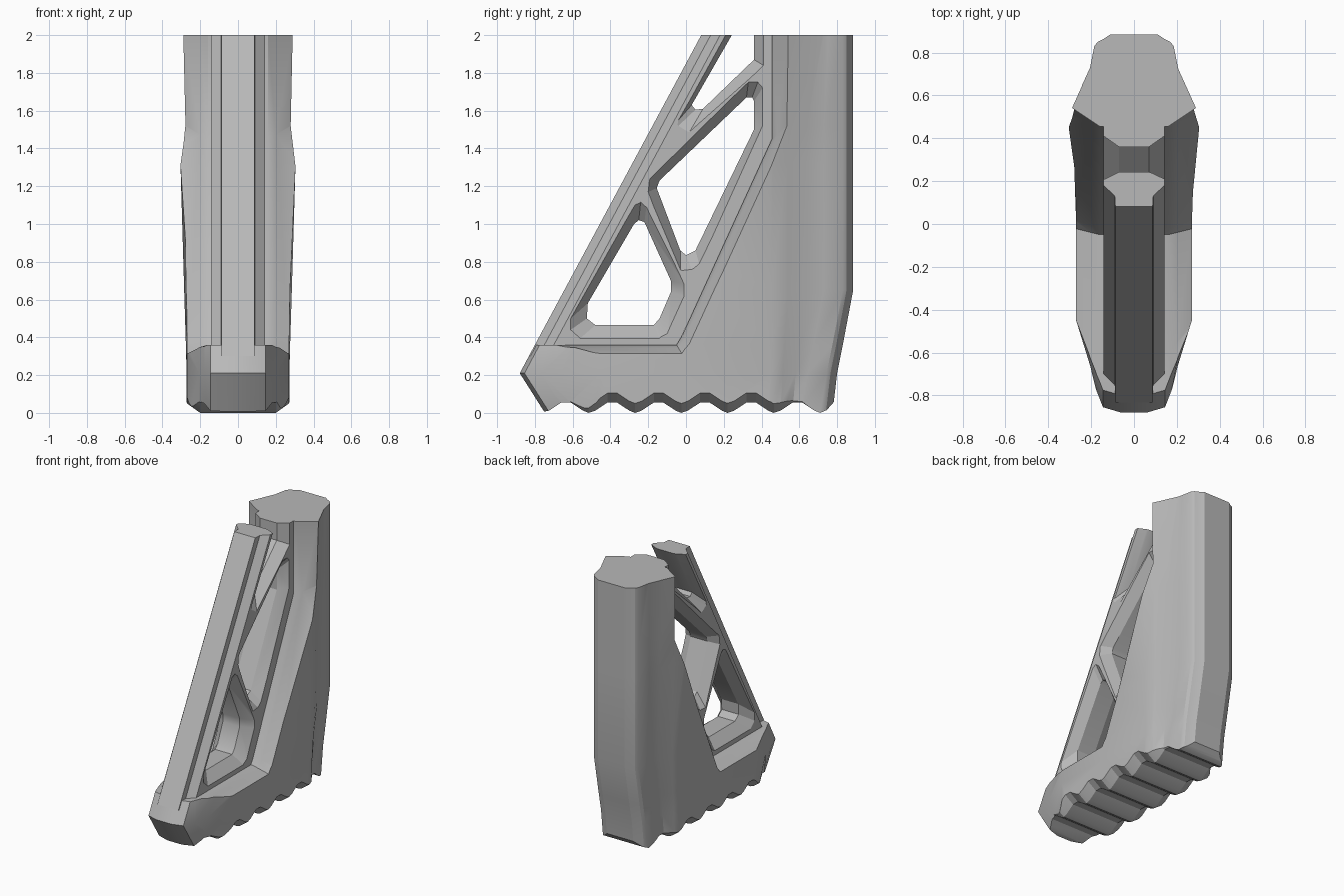
import bpy, bmesh

old = bpy.data.objects.get("Cube")
if old:
    bpy.data.objects.remove(old, do_unlink=True)

grey = bpy.data.materials.new("mid grey")
grey.use_nodes = True
color = (0.48, 0.48, 0.48, 1)
grey.diffuse_color = color
grey.node_tree.nodes["Principled BSDF"].inputs["Base Color"].default_value = color


def loft(name, rings):
    """Skin a closed solid through rings of equal point count."""
    bm = bmesh.new()
    loops = [[bm.verts.new(p) for p in ring] for ring in rings]
    n = len(loops[0])
    for a, b in zip(loops, loops[1:]):
        for i in range(n):
            j = (i + 1) % n
            bm.faces.new((a[i], a[j], b[j], b[i]))
    bm.faces.new(loops[0][::-1])
    bm.faces.new(loops[-1])
    bmesh.ops.recalc_face_normals(bm, faces=bm.faces)
    mesh = bpy.data.meshes.new(name)
    bm.to_mesh(mesh)
    bm.free()
    mesh.materials.append(grey)
    obj = bpy.data.objects.new(name, mesh)
    bpy.context.collection.objects.link(obj)
    return obj


def side_ring(x, pts):
    return [(x, y, z) for y, z in pts]


def combine(obj, tool, operation):
    """Apply a boolean and discard the tool."""
    mod = obj.modifiers.new("cut", "BOOLEAN")
    mod.operation = operation
    mod.solver = "EXACT"
    mod.object = tool
    bpy.context.view_layer.objects.active = obj
    bpy.ops.object.modifier_apply(modifier=mod.name)
    bpy.data.objects.remove(tool, do_unlink=True)


def slope(z):
    """Depth of the leaning front line at height z."""
    return -0.8 + (z - 0.36) * 0.537


# Ridged sole, running from toe to heel
sole = [(-1, 0.012), (-0.76, 0.005)]
for i in range(6):
    y = -0.76 + 0.245 * i
    sole += [(y + 0.035, 0.012), (y + 0.1, 0.055), (y + 0.15, 0.055), (y + 0.215, 0.012)]
    sole.append((y + 0.245, 0))
sole += [(0.745, 0.015), (0.785, 0.06), (1, 0.06)]


def body_profile(x):
    t = max(0, (abs(x) - 0.16) / 0.12)           # bevel beside the open frame
    lift = max(0, (abs(x) - 0.2) / 0.07) * 0.05  # bevel along the sole
    shoulder = 0.36 - 0.05 * t
    pts = [(y, z + lift) for y, z in sole]
    pts += [(1, 2), (0.455 + 0.08 * t, 2), (0.455 + 0.08 * t, 1.45 + 0.07 * t)]
    pts += [(-0.02 + 0.04 * t, shoulder + 0.05), (-0.05 + 0.03 * t, shoulder)]
    pts += [(-0.6 + 0.14 * t, shoulder), (-0.8, 0.36), (-1, 0.36)]
    return pts


grip = loft("grip_body", [side_ring(x, body_profile(x))
                          for x in (-0.33, -0.2, -0.16, 0.16, 0.2, 0.33)])


# Plan outline; toe and heel slide inwards and the flanks narrow with height
def plan_ring(z, toe, heel, flank, rear):
    half = [(0.06, -0.88 + toe), (0.145, -0.855 + toe), (0.178, -0.77 + toe),
            (0.205, -0.66 + toe / 2), (0.27, -0.45), (0.27, 0), (flank, 0.45),
            (rear, 0.54 + heel / 3), (rear - 0.045, 0.64 + heel * 0.7),
            (0.205, 0.73 + heel), (0.185, 0.83 + heel), (0.17, 0.85 + heel),
            (0.14, 0.865 + heel), (0.11, 0.885 + heel)]
    return [(x, y, z) for x, y in half + [(-x, y) for x, y in reversed(half)]]


levels = [(-0.05, 0.165, -0.115, 0.272, 0.257), (0.21, 0, -0.085, 0.272, 0.257),
          (0.36, 0.08, -0.055, 0.276, 0.259), (0.65, 0.08, 0, 0.285, 0.263),
          (1.33, 0.08, 0, 0.305, 0.272), (1.52, 0.08, 0, 0.305, 0.277),
          (2.05, 0.08, 0, 0.305, 0.291)]
combine(grip, loft("plan_tool", [plan_ring(*level) for level in levels]), "INTERSECT")


# Open frame with a stepped, leaning front strut
def frame_profile(offset):
    return [(slope(0.3) + offset, 0.3), (-0.04, 0.3), (-0.04, 0.37),
            (0.47, 1.45), (0.47, 2), (slope(2) + offset, 2)]


steps = [(0.142, 0.1), (0.09, 0.05), (0.087, 0)]
rings = [(-x, o) for x, o in steps] + [(x, o) for x, o in reversed(steps)]
frame = loft("front_frame", [side_ring(x, frame_profile(o)) for x, o in rings])

# Tapered openings: rim outline outside, smaller outline inside
openings = {
    "lower": ([(-0.27, 1.1), (-0.24, 1.115), (-0.21, 1.09), (-0.01, 0.68), (-0.01, 0.62),
               (-0.1, 0.42), (-0.14, 0.395), (-0.56, 0.395), (-0.61, 0.44), (-0.61, 0.5)],
              [(-0.275, 1.0), (-0.25, 1.02), (-0.22, 1.01), (-0.08, 0.7), (-0.08, 0.64),
               (-0.14, 0.5), (-0.17, 0.465), (-0.48, 0.465), (-0.525, 0.5), (-0.52, 0.58)]),
    "middle": ([(-0.2, 1.17), (-0.19, 1.24), (0.33, 1.75), (0.38, 1.75), (0.405, 1.72),
                (0.405, 1.52), (0.07, 0.79), (0.03, 0.76), (-0.03, 0.76)],
               [(-0.155, 1.19), (-0.14, 1.23), (0.32, 1.67), (0.35, 1.67), (0.36, 1.65),
                (0.36, 1.5), (0.05, 0.86), (0, 0.835), (-0.03, 0.86)]),
    "upper": ([(0.265, 2.1), (-0.04, 1.55), (-0.04, 1.52), (0.02, 1.49), (0.41, 1.84), (0.41, 2.1)],
              [(0.3, 2.1), (0.03, 1.63), (0.05, 1.605), (0.09, 1.61), (0.36, 1.87), (0.36, 2.1)]),
}
for name, (rim, hole) in openings.items():
    # The rim is extended past the frame side at the same taper
    wide = [(r[0] + (r[0] - h[0]) * 0.3, r[1] + (r[1] - h[1]) * 0.3) for r, h in zip(rim, hole)]
    cutter = loft(name + "_opening_tool", [side_ring(x, p) for x, p in
                  ((-0.163, wide), (-0.07, hole), (0.07, hole), (0.163, wide))])
    combine(frame, cutter, "DIFFERENCE")

for obj in (grip, frame):
    bpy.ops.object.select_all(action="DESELECT")
    obj.select_set(True)
    bpy.context.view_layer.objects.active = obj
    bpy.ops.object.shade_smooth_by_angle(angle=0.45)
